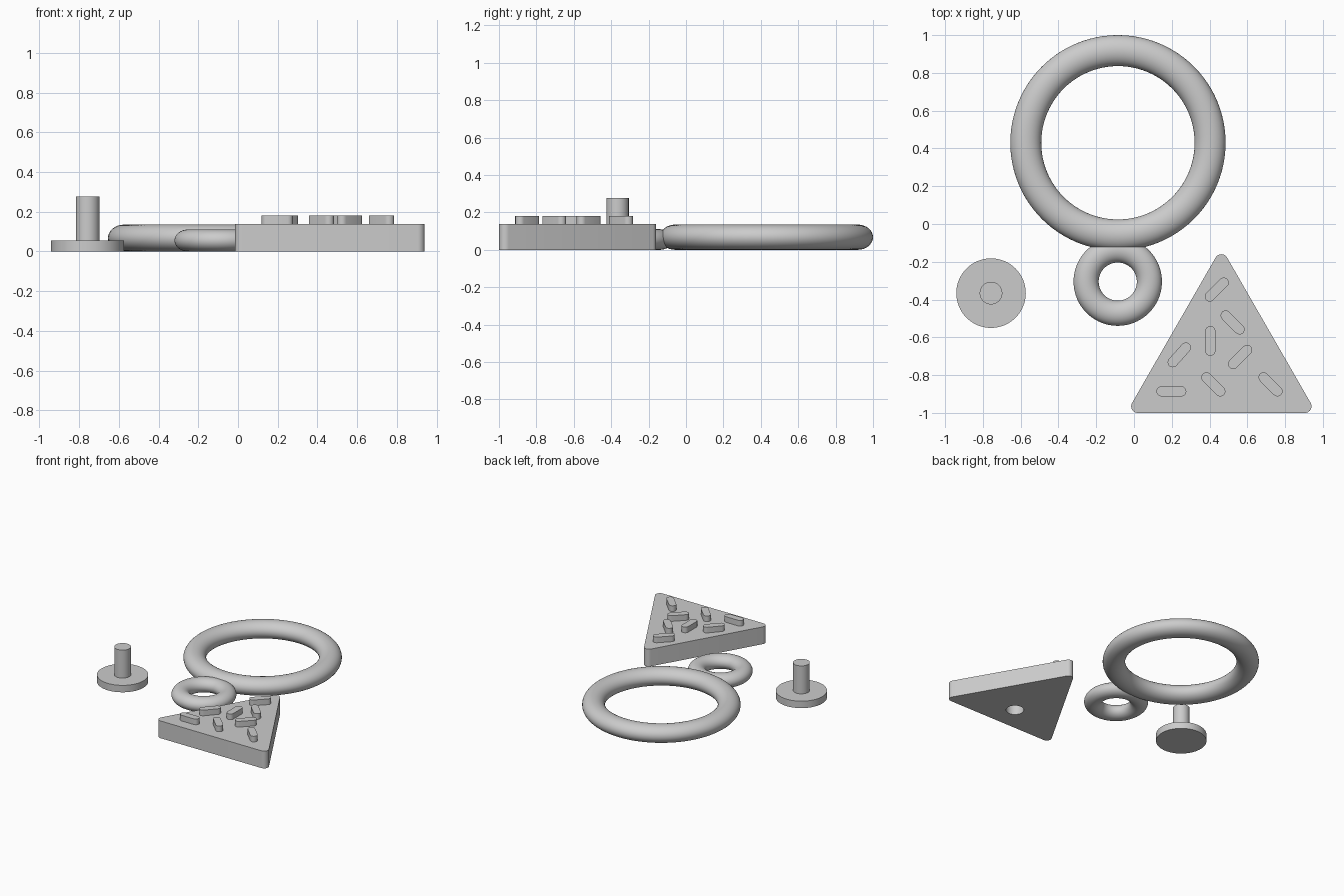
import bpy, bmesh, math
from mathutils import Vector

if "Cube" in bpy.data.objects:
    bpy.data.objects.remove(bpy.data.objects["Cube"])

grey = bpy.data.materials.new("plain grey")
grey.diffuse_color = (0.6, 0.6, 0.6, 1)
grey.use_nodes = True
grey.node_tree.nodes["Principled BSDF"].inputs["Base Color"].default_value = grey.diffuse_color


def finish(ob, name, angle=30):
    ob.name = name
    ob.data.materials.clear()
    ob.data.materials.append(grey)
    bpy.ops.object.select_all(action='DESELECT')
    ob.select_set(True)
    bpy.context.view_layer.objects.active = ob
    bpy.ops.object.shade_smooth_by_angle(angle=math.radians(angle))
    return ob


def ring(name, x, y, outer, inner, height):
    """Slightly flattened torus lying on the ground."""
    minor = (outer - inner) / 2
    bpy.ops.mesh.primitive_torus_add(
        major_radius=(outer + inner) / 2, minor_radius=minor,
        major_segments=96, minor_segments=32, location=(x, y, height / 2))
    ob = bpy.context.object
    for v in ob.data.vertices:
        v.co.z *= height / 2 / minor
    return finish(ob, name)


def prism(name, outline, z0, z1):
    """Extrude a closed outline straight up."""
    bm = bmesh.new()
    face = bm.faces.new([bm.verts.new((x, y, z0)) for x, y in outline])
    top = bmesh.ops.extrude_face_region(bm, geom=[face])["geom"]
    bmesh.ops.translate(bm, vec=(0, 0, z1 - z0),
                        verts=[g for g in top if isinstance(g, bmesh.types.BMVert)])
    bmesh.ops.recalc_face_normals(bm, faces=bm.faces)
    me = bpy.data.meshes.new(name)
    bm.to_mesh(me)
    bm.free()
    ob = bpy.data.objects.new(name, me)
    bpy.context.collection.objects.link(ob)
    return finish(ob, name)


def arc(cx, cy, r, start, end, n):
    """Points on a circular arc, angles in degrees."""
    angles = [math.radians(start + (end - start) * i / n) for i in range(n + 1)]
    return [(cx + r * math.cos(a), cy + r * math.sin(a)) for a in angles]


def circle(cx, cy, r, n=64):
    return arc(cx, cy, r, 0, 360, n)[:-1]


# Two rings
ring("large_ring", -0.085, 0.43, 0.57, 0.406, 0.135)
ring("small_ring", -0.086, -0.305, 0.234, 0.101, 0.11)

# Flat disc with an upright pin, one turned profile
PIN = [(0, 0), (0.184, 0), (0.184, 0.055), (0.06, 0.055), (0.06, 0.277), (0, 0.277)]
bm = bmesh.new()
verts = [bm.verts.new((r, 0, z)) for r, z in PIN]
edges = [bm.edges.new(pair) for pair in zip(verts, verts[1:])]
bmesh.ops.spin(bm, geom=verts + edges, cent=(0, 0, 0), axis=(0, 0, 1),
               angle=math.tau, steps=64, use_merge=True)
bmesh.ops.remove_doubles(bm, verts=bm.verts, dist=1e-5)
bmesh.ops.recalc_face_normals(bm, faces=bm.faces)
mesh = bpy.data.meshes.new("disc_with_pin")
bm.to_mesh(mesh)
bm.free()
pin = bpy.data.objects.new("disc_with_pin", mesh)
pin.location = (-0.757, -0.366, 0)
bpy.context.collection.objects.link(pin)
finish(pin, "disc_with_pin")

# Triangular slab with rounded corners
R = 0.035
outline = (arc(0.02, -0.965, R, 150, 270, 10) + arc(0.905, -0.965, R, 270, 390, 10)
           + arc(0.4625, -0.195, R, 30, 150, 10))
slab = prism("triangle_slab", outline, 0, 0.137)

# Blind pin hole in the underside
cutter = prism("hole_cutter", circle(0.4625, -0.80, 0.065, 48), -0.1, 0.1)
cutter.hide_render = True
cutter.hide_set(True)
cut = slab.modifiers.new("pin_hole", 'BOOLEAN')
cut.operation = 'DIFFERENCE'
cut.solver = 'EXACT'
cut.object = cutter
bpy.context.view_layer.objects.active = slab
slab.select_set(True)
bpy.ops.object.modifier_apply(modifier=cut.name)
bpy.data.objects.remove(cutter)
finish(slab, "triangle_slab")

# Raised capsule-shaped sprinkles: x, y, angle
SPRINKLES = [(0.198, -0.886, 0), (0.240, -0.693, 48), (0.438, -0.347, 45),
             (0.404, -0.619, 90), (0.522, -0.521, -45), (0.562, -0.704, 45),
             (0.420, -0.849, -45), (0.723, -0.849, -45)]
for i, (x, y, deg) in enumerate(SPRINKLES):
    d = Vector((math.cos(math.radians(deg)), math.sin(math.radians(deg)))) * 0.052
    caps = (arc(x + d.x, y + d.y, 0.027, deg - 90, deg + 90, 10)
            + arc(x - d.x, y - d.y, 0.027, deg + 90, deg + 270, 10))
    prism(f"sprinkle_{i + 1}", caps, 0.13, 0.182)
